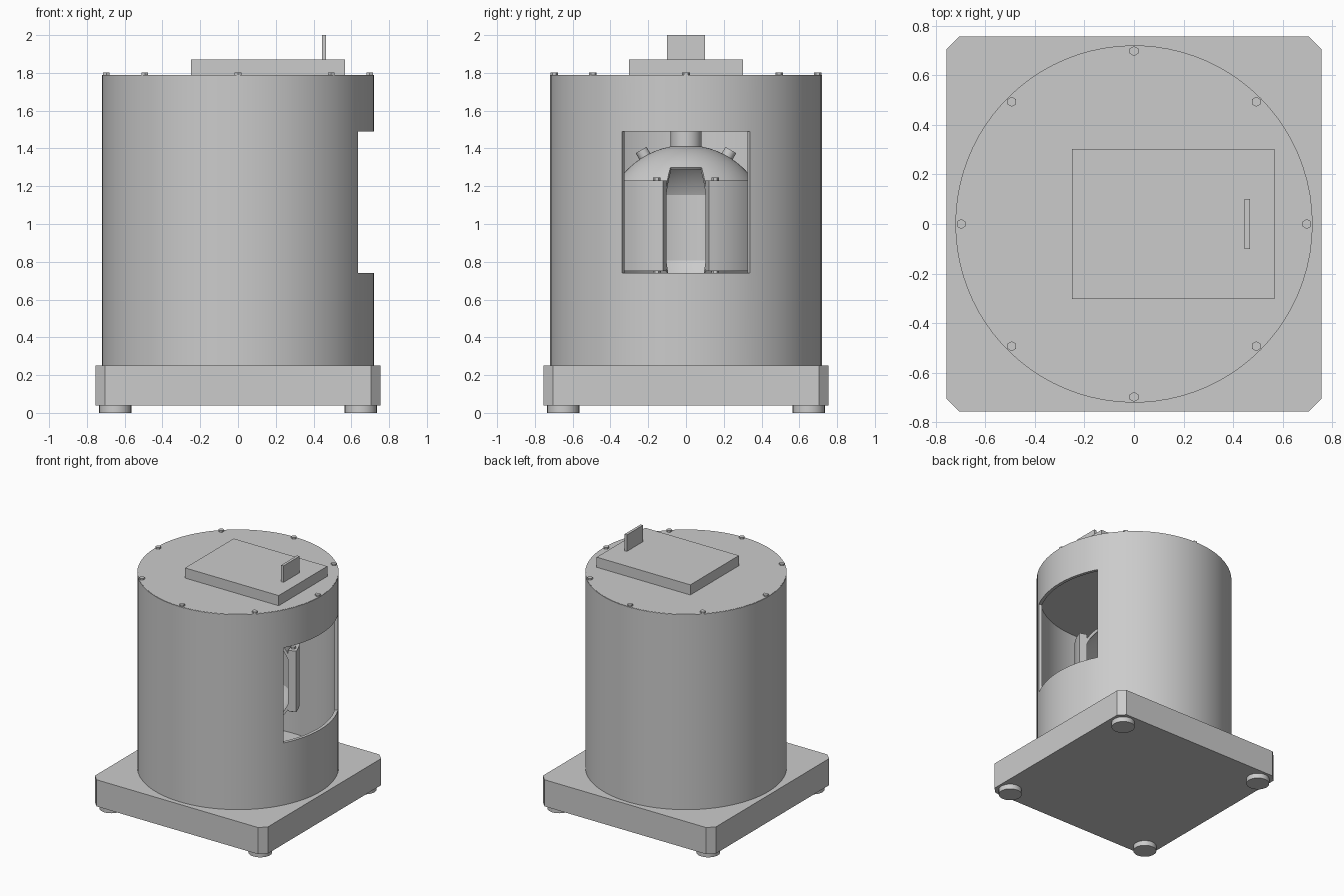
import bpy, bmesh
from math import sin, cos, radians, pi
from mathutils import Vector

if "Cube" in bpy.data.objects:
    bpy.data.objects.remove(bpy.data.objects["Cube"])


def activate(ob):
    bpy.ops.object.select_all(action='DESELECT')
    ob.select_set(True)
    bpy.context.view_layer.objects.active = ob


def smooth(ob, angle=35):
    activate(ob)
    bpy.ops.object.shade_smooth_by_angle(angle=radians(angle))


def box(name, lo, hi):
    lo, hi = Vector(lo), Vector(hi)
    bpy.ops.mesh.primitive_cube_add(size=1, location=(lo + hi) / 2)
    ob = bpy.context.object
    ob.name = name
    ob.scale = hi - lo
    bpy.ops.object.transform_apply(location=False, rotation=False, scale=True)
    return ob


def rod(name, start, end, r, sides=32):
    start, end = Vector(start), Vector(end)
    axis = end - start
    bpy.ops.mesh.primitive_cylinder_add(vertices=sides, radius=r, depth=axis.length,
                                        location=(start + end) / 2)
    ob = bpy.context.object
    ob.name = name
    ob.rotation_euler = axis.to_track_quat('Z', 'Y').to_euler()
    if sides > 6:
        smooth(ob)
    return ob


def spread(a, b, n):
    return [a + (b - a) * i / n for i in range(n)]


def open_shell(name, profile, half_gap, gap_rows, thickness):
    """Revolve (r, z) points about z, leaving an opening toward +x, then thicken inward."""
    angles = spread(-half_gap, half_gap, 12) + spread(half_gap, 360 - half_gap, 72)
    n = len(angles)
    bm = bmesh.new()
    rings = [[bm.verts.new((r * cos(radians(a)), r * sin(radians(a)), z)) for a in angles]
             for r, z in profile]
    for j in range(len(profile) - 1):
        for i in range(n):
            if i < 12 and j in gap_rows:
                continue
            k = (i + 1) % n
            bm.faces.new((rings[j][i], rings[j][k], rings[j + 1][k], rings[j + 1][i]))
    bmesh.ops.remove_doubles(bm, verts=bm.verts, dist=1e-5)
    loose = [v for v in bm.verts if not v.link_faces]
    bmesh.ops.delete(bm, geom=loose, context='VERTS')
    me = bpy.data.meshes.new(name)
    bm.to_mesh(me)
    bm.free()
    ob = bpy.data.objects.new(name, me)
    bpy.context.collection.objects.link(ob)
    activate(ob)
    mod = ob.modifiers.new("thickness", 'SOLIDIFY')
    mod.thickness = thickness
    mod.offset = -1
    bpy.ops.object.modifier_apply(modifier=mod.name)
    smooth(ob)
    return ob


# Base plate with chamfered upright corners, and four feet
H, C = 0.755, 0.05
outline = [(H, -H + C), (H, H - C), (H - C, H), (-H + C, H),
           (-H, H - C), (-H, -H + C), (-H + C, -H), (H - C, -H)]
bm = bmesh.new()
face = bm.faces.new([bm.verts.new((x, y, 0.04)) for x, y in outline])
ext = bmesh.ops.extrude_face_region(bm, geom=[face])
bmesh.ops.translate(bm, vec=(0, 0, 0.21),
                    verts=[g for g in ext['geom'] if isinstance(g, bmesh.types.BMVert)])
bmesh.ops.recalc_face_normals(bm, faces=bm.faces)
mesh = bpy.data.meshes.new("base_plate")
bm.to_mesh(mesh)
bm.free()
bpy.context.collection.objects.link(bpy.data.objects.new("base_plate", mesh))
for x in (-0.65, 0.65):
    for y in (-0.65, 0.65):
        rod("foot", (x, y, 0), (x, y, 0.045), 0.085)

# Outer housing with window, and its thick lid
open_shell("housing_wall", [(0.72, 0.25), (0.72, 0.74), (0.72, 1.49), (0.72, 1.788)],
           28, {1}, 0.025)
rod("housing_lid", (0, 0, 1.62), (0, 0, 1.79), 0.717, 84)
for i in range(8):
    a = i * pi / 4
    x, y = 0.697 * cos(a), 0.697 * sin(a)
    rod("lid_bolt", (x, y, 1.78), (x, y, 1.803), 0.02, 6)

# Hatch and its handle
box("hatch", (-0.25, -0.303, 1.785), (0.567, 0.303, 1.87))
box("hatch_handle", (0.446, -0.1, 1.865), (0.467, 0.1, 2.0))

# Inner spherical vessel with a lune-shaped slot
R, ZC = 0.438, 0.98
lats = spread(-90, -47, 8) + spread(-47, 47, 16) + spread(47, 90, 8) + [90]
open_shell("vessel", [(R * cos(radians(t)) if abs(t) < 90 else 0, ZC + R * sin(radians(t)))
                      for t in lats], 16, set(range(8, 24)), 0.02)

# Belt around the vessel, open at the slot, with bolts above and below
open_shell("vessel_belt", [(0.44, 0.75), (0.44, 1.23)], 16, {0}, 0.06)
for i in range(8):
    a = pi / 8 + i * pi / 4
    x, y = 0.405 * cos(a), 0.405 * sin(a)
    rod("belt_bolt_top", (x, y, 1.22), (x, y, 1.245), 0.02, 6)
    rod("belt_bolt_bottom", (x, y, 0.735), (x, y, 0.76), 0.02, 6)

# Necks joining the vessel to lid and base, and angled ports
rod("upper_neck", (0, 0, 1.405), (0, 0, 1.63), 0.082)
rod("lower_neck", (0, 0, 0.24), (0, 0, 0.555), 0.082)
for s in (-1, 1):
    d = Vector((0, s * sin(radians(30)), cos(radians(30))))
    c = Vector((0, 0, ZC))
    rod("port", c + d * 0.425, c + d * 0.475, 0.033, 12)
